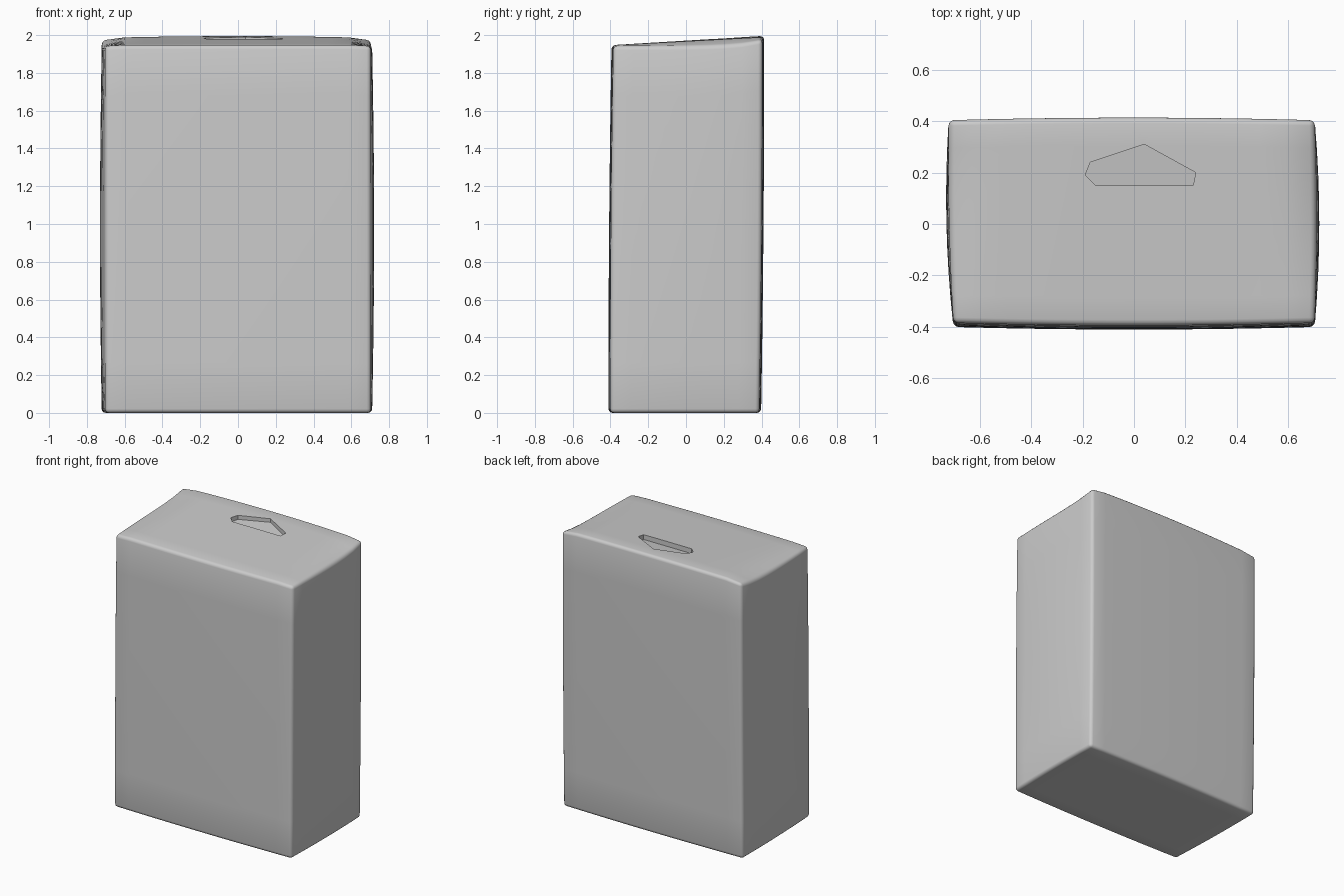
import bpy, bmesh, math

if "Cube" in bpy.data.objects:
    bpy.data.objects.remove(bpy.data.objects["Cube"])

grey = bpy.data.materials.new("plain_grey")
grey.diffuse_color = (0.6, 0.6, 0.6, 1)
grey.use_nodes = True
grey.node_tree.nodes["Principled BSDF"].inputs["Base Color"].default_value = grey.diffuse_color


def finish(name, bm):
    mesh = bpy.data.meshes.new(name)
    bmesh.ops.recalc_face_normals(bm, faces=bm.faces)
    bm.to_mesh(mesh)
    bm.free()
    mesh.materials.append(grey)
    ob = bpy.data.objects.new(name, mesh)
    bpy.context.collection.objects.link(ob)
    return ob


def top_height(u, v):
    """Lid height: rises to the back, arched across, lower at the sides."""
    t = (v + 1) / 2
    centre = 1.947 + 0.049 * t - 0.010 * t * u * u
    side = 1.942 + 0.035 * t ** 6
    k = max(0.0, (abs(u) - 0.86) / 0.14)
    return centre + (side - centre) * min(1.0, k)


# Carton body: bevelled box, then gently bulged and warped
bm = bmesh.new()
bmesh.ops.create_cube(bm, size=2)
for v in bm.verts:
    v.co = (v.co.x * 0.71, v.co.y * 0.40, v.co.z + 1)
bmesh.ops.bevel(bm, geom=bm.edges[:], offset=0.022, segments=3,
                profile=0.5, affect='EDGES')
for axis, size, cuts in ((0, 0.71, 14), (1, 0.40, 8), (2, 1.0, 8)):
    for i in range(1, cuts):
        co, no = [0, 0, 1], [0, 0, 0]
        co[axis] += size * 0.97 * (2 * i / cuts - 1)
        no[axis] = 1
        bmesh.ops.bisect_plane(bm, geom=bm.verts[:] + bm.edges[:] + bm.faces[:],
                               plane_co=co, plane_no=no)
for v in bm.verts:
    x, y, z = v.co
    a, b, h = x / 0.71, y / 0.40, z / 2
    swell = 4 * h * (1 - h)
    # side walls bow outwards, rear left corner leans out near the top
    nx = x * (0.99 + 0.025 * (1 - b * b) * (0.4 + 0.6 * swell))
    if x < 0:
        nx += a * 0.018 * (b + 1) / 2
    # front and back walls bow, top shifts slightly backwards
    ny = y * (0.985 + 0.025 * (1 - a * a) + 0.012 * swell) + 0.016 * (h - 0.4)
    v.co = (nx, ny, z * top_height(a, b) / 2)
body = finish("carton_body", bm)

# Handle slot pressed into the lid
outline = [(-0.19, 0.19), (-0.15, 0.15), (0.23, 0.15), (0.24, 0.20),
           (0.04, 0.31), (-0.17, 0.24)]
bm = bmesh.new()
face = bm.faces.new([bm.verts.new((x, y, 1.945 + (y - 0.15) * 0.12)) for x, y in outline])
top = bmesh.ops.extrude_face_region(bm, geom=[face])["geom"]
for v in top:
    if isinstance(v, bmesh.types.BMVert):
        v.co.z = 2.1
cutter = finish("handle_slot_cutter", bm)
cutter.hide_render = True

mod = body.modifiers.new("handle_slot", 'BOOLEAN')
mod.operation = 'DIFFERENCE'
mod.solver = 'EXACT'
mod.object = cutter

bpy.ops.object.select_all(action='DESELECT')
body.select_set(True)
bpy.context.view_layer.objects.active = body
bpy.ops.object.modifier_apply(modifier=mod.name)
bpy.data.objects.remove(cutter)
bpy.ops.object.shade_smooth_by_angle(angle=math.radians(40))
